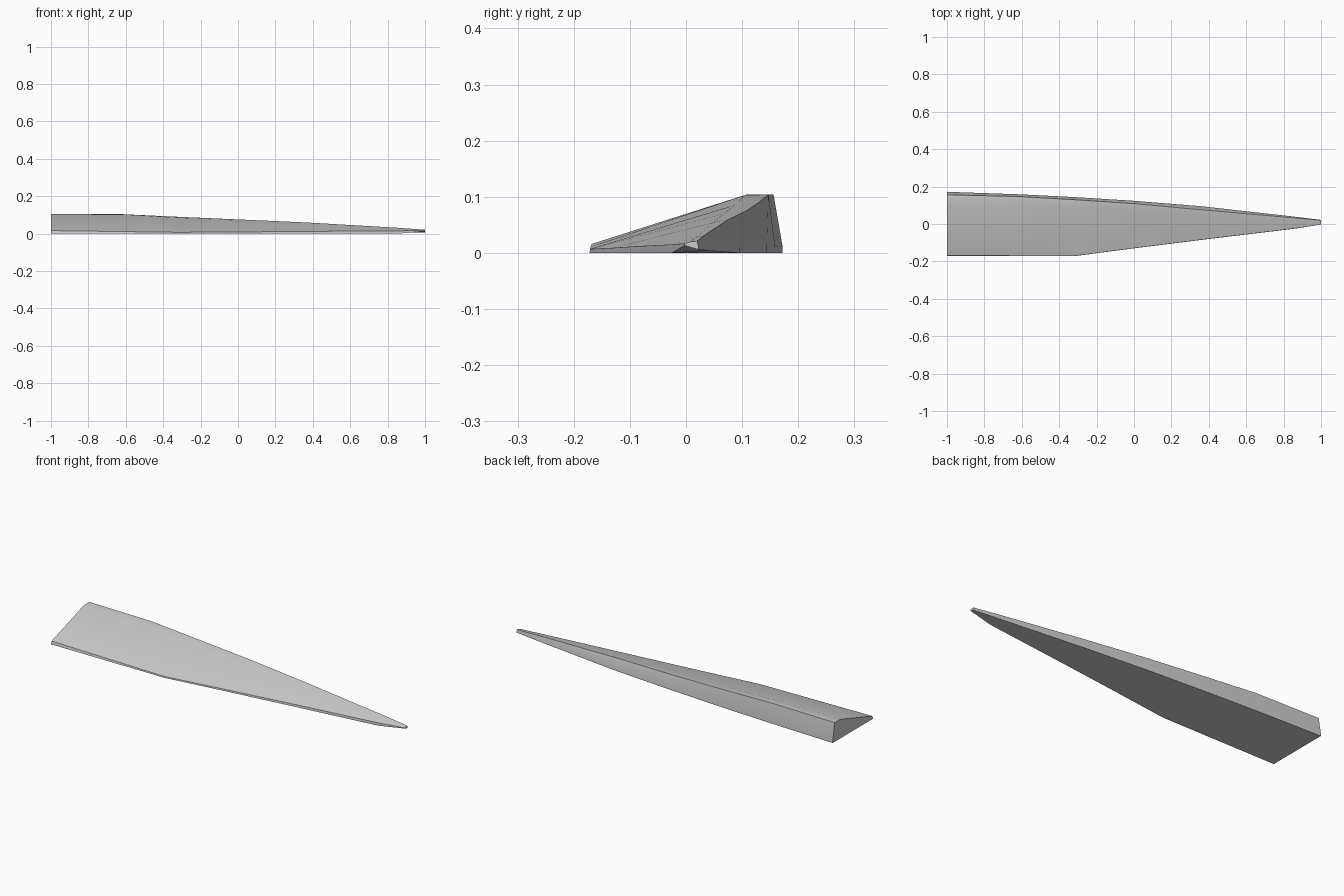
import bpy
import bmesh
import math

# Remove the default object only
default_cube = bpy.data.objects.get("Cube")
if default_cube:
    bpy.data.objects.remove(default_cube, do_unlink=True)


def make_material(name, colour):
    material = bpy.data.materials.new(name)
    material.use_nodes = True
    material.diffuse_color = colour
    shader = material.node_tree.nodes["Principled BSDF"]
    shader.inputs["Base Color"].default_value = colour
    return material


def section(front, lead, lead_z, crest, crest_z, ridge, ridge_z, back, back_z, keel_z, heel_z):
    """Closed cross-section as (y, z), from the front keel over the top to the heel."""
    return [
        (front, keel_z),
        (lead, lead_z),
        (crest, crest_z),
        (ridge, ridge_z),
        (back, back_z),
        (back, heel_z),
    ]


def loft(name, stations, material):
    """Bridge neighbouring cross-sections along x and close both ends."""
    bm = bmesh.new()
    rings = []
    for x, outline in stations:
        rings.append([bm.verts.new((x, y, z)) for y, z in outline])
    for ring, following in zip(rings, rings[1:]):
        count = len(ring)
        for i in range(count):
            j = (i + 1) % count
            bm.faces.new((ring[i], ring[j], following[j], following[i]))
    bm.faces.new(rings[0])
    bm.faces.new(list(reversed(rings[-1])))
    bmesh.ops.recalc_face_normals(bm, faces=bm.faces[:])

    mesh = bpy.data.meshes.new(name)
    bm.to_mesh(mesh)
    bm.free()
    mesh.materials.append(material)
    blade = bpy.data.objects.new(name, mesh)
    bpy.context.scene.collection.objects.link(blade)
    return blade


# Tapered wedge: broad butt end, straight front edge, then a long taper to the tip
stations = [
    (-1, section(-.172, -.168, .016, .108, .104, .156, .104, .172, .012, 0, 0)),
    (-.62, section(-.172, -.17, .011, .105, .103, .147, .104, .159, .011, 0, 0)),
    (-.32, section(-.172, -.171, .007, .086, .085, .13, .09, .144, .01, 0, 0)),
    (0, section(-.13, -.129, .009, .068, .07, .109, .076, .124, .01, 0, 0)),
    (.36, section(-.085, -.084, .012, .048, .054, .076, .06, .095, .009, 0, 0)),
    (.86, section(-.025, -.024, .015, .018, .028, .032, .031, .039, .009, 0, .004)),
    (1, section(-.002, -.003, .017, .008, .02, .02, .021, .022, .012, .013, .006)),
]

grey = make_material("plain grey", (.6, .6, .6, 1))
blade = loft("wedge_blade", stations, grey)

# Soft blend over the crest, crisp ridge and edges
bpy.ops.object.select_all(action="DESELECT")
blade.select_set(True)
bpy.context.view_layer.objects.active = blade
bpy.ops.object.shade_smooth_by_angle(angle=math.radians(30))
